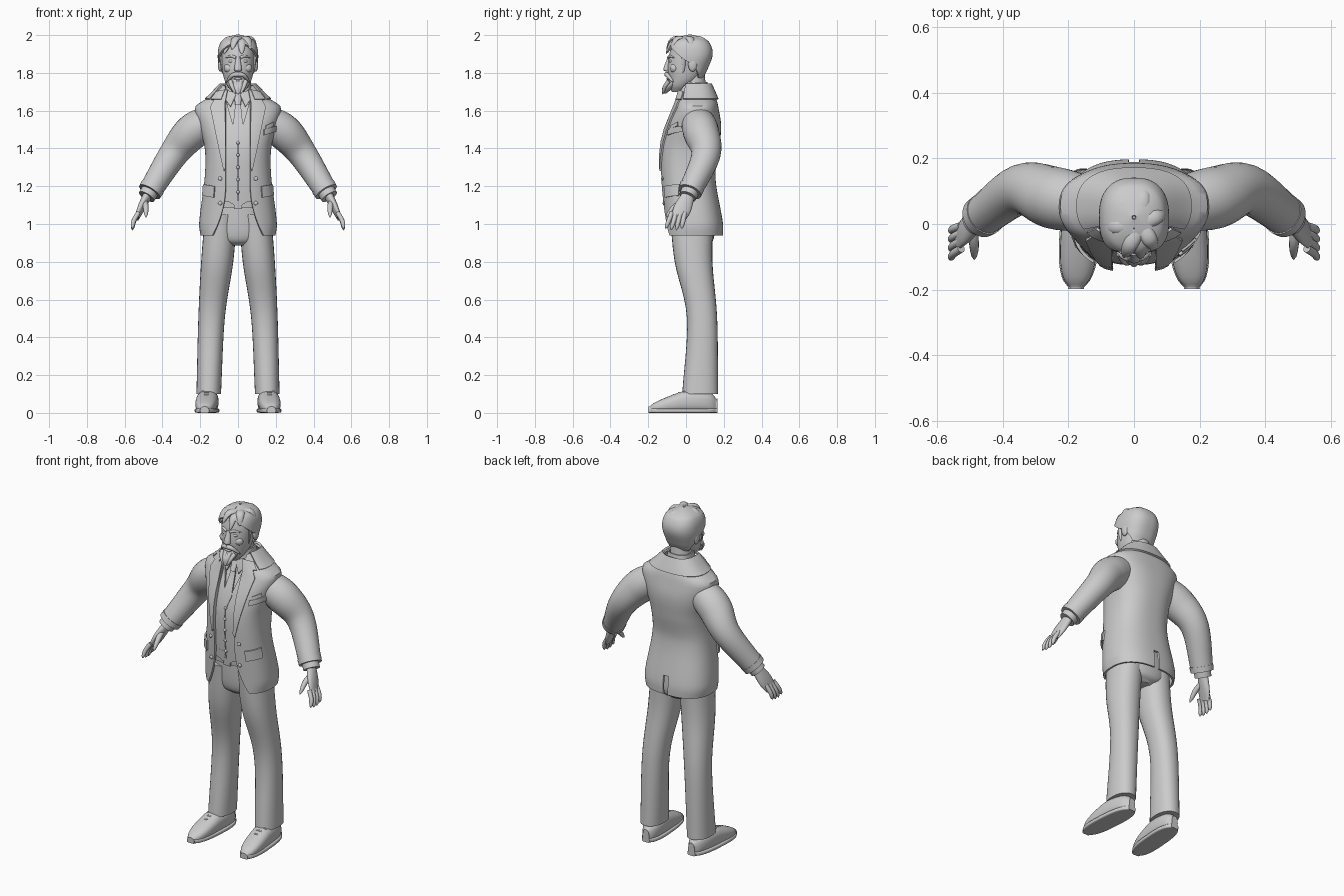
import bpy, bmesh
from math import sin, cos, asin, pi, copysign, radians
from mathutils import Vector, Matrix

if "Cube" in bpy.data.objects:
    bpy.data.objects.remove(bpy.data.objects["Cube"])

shade = .6
colour = (shade, shade, shade, 1)
material = bpy.data.materials.new("light grey")
material.use_nodes = True
material.diffuse_color = colour
material.node_tree.nodes["Principled BSDF"].inputs["Base Color"].default_value = colour
X, Y, Z = Matrix.Identity(3)


def sample(rows, t):
    """Smooth interpolation of rows keyed by their first value."""
    t = min(max(t, rows[0][0]), rows[-1][0])
    i = max(k for k in range(len(rows) - 1) if rows[k][0] <= t)
    step = rows[i + 1][0] - rows[i][0]
    s = (t - rows[i][0]) / step

    def slope(k, column):
        before, after = rows[max(k - 1, 0)], rows[min(k + 1, len(rows) - 1)]
        return (after[column] - before[column]) / (after[0] - before[0]) * step

    blend = s * s * (3 - 2 * s)
    return [rows[i][c] * (1 - blend) + rows[i + 1][c] * blend
            + s * (1 - s) ** 2 * slope(i, c) - s * s * (1 - s) * slope(i + 1, c)
            for c in range(1, len(rows[0]))]


def finish(name, bm, mirror=False, thickness=0, angle=40):
    bmesh.ops.recalc_face_normals(bm, faces=bm.faces)
    mesh = bpy.data.meshes.new(name)
    bm.to_mesh(mesh)
    bm.free()
    mesh.materials.append(material)
    part = bpy.data.objects.new(name, mesh)
    bpy.context.collection.objects.link(part)
    if thickness:
        solid = part.modifiers.new("thickness", 'SOLIDIFY')
        solid.thickness, solid.offset = thickness, 0
    if mirror:
        part.modifiers.new("mirror", 'MIRROR').use_mirror_merge = False
    bpy.ops.object.select_all(action='DESELECT')
    part.select_set(True)
    bpy.context.view_layer.objects.active = part
    bpy.ops.object.convert(target='MESH')
    bpy.ops.object.shade_smooth_by_angle(angle=radians(angle))


def bridge(bm, grid, closed=False):
    faces = []
    for low, high in zip(grid, grid[1:]):
        for j in range(len(low) if closed else len(low) - 1):
            k = (j + 1) % len(low)
            faces.append(bm.faces.new((low[j], low[k], high[k], high[j])))
    return faces


def power(value, exponent):
    return copysign(abs(value) ** exponent, value)


def tube(name, points, axes=None, mirror=False, square=1, sides=28, steps=6, side=X):
    """Loft along (x, y, z, radius[, second radius]), on fixed axes or following the path."""
    rows = [(i, *p) for i, p in enumerate(points)]
    bm, grid = bmesh.new(), []
    for q in range((len(points) - 1) * steps + 1):
        t = q / steps
        x, y, z, *radii = sample(rows, t)
        if axes:
            u, v = axes
        else:
            ahead, behind = sample(rows, t + .05), sample(rows, t - .05)
            along = (Vector(ahead[:3]) - Vector(behind[:3])).normalized()
            u = (side - along * side.dot(along)).normalized()
            v = along.cross(u)
        turns = [2 * pi * j / sides for j in range(sides)]
        grid.append([bm.verts.new(Vector((x, y, z)) + u * radii[0] * power(cos(a), square)
                                  + v * radii[-1] * power(sin(a), square)) for a in turns])
    bridge(bm, grid, True)
    bm.faces.new(grid[0])
    bm.faces.new(grid[-1])
    finish(name, bm, mirror)


def column(name, rows, square=1):
    """Upright loft on the centre line through (height, centre y, half width, half depth)."""
    tube(name, [(0, y, z, width, depth) for z, y, width, depth in rows], (X, Y), square=square, sides=40)


def lock(name, path, radius, mirror=False, flat=1, blunt=2):
    """Tapered strand, used for fingers, whiskers and hair."""
    rows = [(i, *p) for i, p in enumerate(path)]
    count, points = 9, []
    for i in range(count + 1):
        t = i / count
        r = radius * max(1 - t ** blunt, .01) ** .5
        points.append((*sample(rows, t * (len(path) - 1)), r, r * flat))
    tube(name, points, mirror=mirror, sides=12, steps=1, side=(Vector(path[-1]) - Vector(path[0])).cross(Z))


def ball(name, place, size, mirror=False):
    bm = bmesh.new()
    bmesh.ops.create_uvsphere(bm, u_segments=16, v_segments=10, radius=1,
                              matrix=Matrix.Translation(place) @ Matrix.Diagonal((*size, 1)))
    finish(name, bm, mirror, angle=180)


cloth = .8  # squareness of the clothed cross-section


def around(rows, angle, z, offset=0):
    y, width, depth = sample(rows, z)
    return Vector(((width + offset) * power(sin(angle), cloth), y - (depth + offset) * power(cos(angle), cloth), z))


def front_angle(rows, x, z):
    return copysign(asin(min(abs(x) / sample(rows, z)[1], 1) ** (1 / cloth)), x)


def shell(name, rows, low, high, start, offset=0, thickness=.012, vent=0):
    """Wrapped garment, open at the front up to the angle start(z), with an optional back vent."""
    bm, grid, sides, steps = bmesh.new(), [], 61, 44
    for i in range(steps + 1):
        z = low + (high - low) * i / steps
        first = start(z)
        grid.append([bm.verts.new(around(rows, first + 2 * (pi - first) * j / sides, z, offset))
                     for j in range(sides + 1)])
    faces = bridge(bm, grid)
    slit = [f for k, f in enumerate(faces) if k % sides == sides // 2 and f.calc_center_median().z < vent]
    bmesh.ops.delete(bm, geom=slit, context='FACES')
    finish(name, bm, False, thickness)


def plate(name, inner, outer, offset, mirror=True, steps=5):
    """Thin piece lying on the front of the body between two (x, z) edges."""
    def dense(line):
        return [Vector(a).lerp(Vector(b), k / steps) for a, b in zip(line, line[1:]) for k in range(steps + 1)]
    bm, grid = bmesh.new(), []
    for a, b in zip(dense(inner), dense(outer)):
        line = [a.lerp(b, k / steps) for k in range(steps + 1)]
        grid.append([bm.verts.new(around(body, front_angle(body, *p), p.y, offset)) for p in line])
    bridge(bm, grid)
    bmesh.ops.remove_doubles(bm, verts=bm.verts, dist=.0001)
    finish(name, bm, mirror, .009)


# Jacket
body = [(.93, .04, .19, .15), (1, .04, .2, .15), (1.25, .01, .17, .14), (1.4, .02, .17, .15),
        (1.52, .04, .2, .14), (1.62, .055, .22, .11), (1.66, .055, .16, .1), (1.74, .05, .08, .07)]
shell("jacket", body, .94, 1.73, lambda z: front_angle(body, .065 + max(0, 1.2 - z) ** 2, z), vent=1.04)
shell("jacket_collar", body, 1.66, 1.74, lambda z: 1, offset=.012)
plate("lapel", [(.05, 1.71), (.065, 1.64), (.06, 1.3)], [(.09, 1.7), (.14, 1.62), (.07, 1.28)], .011)
plate("collar_notch", [(.06, 1.71), (.08, 1.66)], [(.1, 1.7), (.13, 1.66)], .016)
plate("pocket_flap", [(.115, 1.2), (.12, 1.14)], [(.17, 1.21), (.175, 1.15)], .012)
plate("breast_pocket", [(.13, 1.5), (.13, 1.47)], [(.19, 1.52), (.19, 1.49)], .011, mirror=False)
plate("pocket_square", [(.14, 1.52), (.14, 1.5)], [(.18, 1.54), (.18, 1.52)], .008, mirror=False)
for z in (1.11, 1.24):
    ball("jacket_button", around(body, front_angle(body, .09, z), z, .009), (.011, .006, .011), True)

# Waistcoat, shirt and tie
shell("waistcoat", body, 1.12, 1.66, lambda z: front_angle(body, max(.002, (z - 1.43) * .3), z), offset=-.014)
plate("waistcoat_point", [(.003, 1.17), (.02, 1.1)], [(.08, 1.17), (.075, 1.13)], -.012)
for k in range(5):
    z = 1.17 + k * .065
    ball("waistcoat_button", around(body, 0, z, -.008), (.009, .007, .009))
gap = .024
column("shirt", [(z, y, width - gap, depth - gap) for z, y, width, depth in body if z > 1.2], cloth)
plate("shirt_collar", [(.008, 1.69), (.04, 1.62)], [(.065, 1.71), (.068, 1.66)], -.004)
tie_edge = [(.014, 1.64), (.03, 1.5), (.006, 1.43)]
plate("tie", [(-x, z) for x, z in tie_edge], tie_edge, -.009, mirror=False)
column("tie_knot", [(1.69, -.02, .02, .014), (1.63, -.05, .016, .012)])

# Neck and stand collar
column("neck", [(1.64, .05, .065, .065), (1.8, .04, .058, .058)])
stand = [(1.66, .05, .075, .075), (1.75, .046, .064, .063)]
shell("stand_collar", stand, 1.66, 1.75, lambda z: .15, thickness=.008)

# Trousers and belt
column("hips", [(.885, .04, .05, .07), (.94, .04, .15, .11), (1.16, .025, .15, .11)], .85)
tube("trouser_leg", [(.155, .075, .1, .065, .095), (.14, .085, .5, .07, .08), (.11, .04, .8, .085, .1),
                     (.09, .03, 1.05, .085, .115)], (X, Y), True, square=.9)
shell("belt", body, 1.085, 1.12, lambda z: .001, offset=-.022, thickness=.008)
plate("belt_buckle", [(-.024, 1.125), (-.024, 1.08)], [(.024, 1.125), (.024, 1.08)], -.014, mirror=False)

# Shoes: rounded outline that drops towards the toe
upper, sole = [], []
for i in range(13):
    along = cos(pi * i / 12)
    y = .182 * along - .016
    rounding = max(1 - abs(along) ** 3, .1)
    height = (.06 + .17 * min(y, 0)) * rounding ** .2
    x, width = .163 - .07 * y, .058 * rounding ** .45
    upper.append((x, y, height, width, height))
    sole.append((x, y, .0125, width + .004, .0125))
tube("shoe", upper, (X, Z), True, square=.8, steps=2)
tube("shoe_sole", sole, (X, Z), True, square=.4, steps=2)
for k in range(3):
    y, z = -.01 - k * .028, .116 - k * .011
    tube("shoe_lace", [(.14, y, z - .008, .006), (.167, y, z, .006), (.195, y, z - .008, .006)],
         mirror=True, side=Z, sides=8)

# Arms
elbow, wrist = Vector((.345, .105, 1.365)), Vector((.468, .02, 1.17))
tube("sleeve", [(.14, .06, 1.55, .085), (.245, .08, 1.485, .095), (*elbow, .077), (*wrist, .061)], mirror=True)
tube("sleeve_band", [(*elbow.lerp(wrist, .87), .066), (*wrist, .064)], mirror=True)
tube("shirt_cuff", [(*elbow.lerp(wrist, .9), .048), (*elbow.lerp(wrist, 1.13), .046)], mirror=True)
for k in range(3):
    ball("cuff_button", elbow.lerp(wrist, .7 + k * .08) + Vector((.01, .058, .02)), (.008, .008, .008), True)

# Hands
tube("palm", [(.47, .02, 1.17, .025, .03), (.51, -.015, 1.09, .02, .046), (.535, -.04, 1.035, .012, .04)], mirror=True)
for k in range(4):
    root = Vector((.527, k * .023 - .075, 1.06))
    tip = Vector((.56, k * .028 - .108, .963 + .008 * abs(k - 1.5)))
    lock(f"finger_{k}", [root, root.lerp(tip, .5) + X * .008, tip], .0125, True, blunt=5)
lock("thumb", [(.495, -.01, 1.12), (.488, -.06, 1.09), (.487, -.108, 1.036)], .016, True, blunt=3)

# Head and face
skull = [(1.7, -.04, .03, .035), (1.73, -.03, .056, .056), (1.77, -.01, .074, .08), (1.82, 0, .084, .097),
         (1.9, .018, .09, .106), (1.96, .02, .075, .086), (1.985, .02, .03, .035)]
column("head", skull, .93)
column("nose", [(1.885, -.088, .01, .008), (1.82, -.103, .02, .017), (1.808, -.096, .014, .01)])
ball("eye", (.034, -.079, 1.862), (.017, .011, .009), True)
ball("cheek", (.045, -.062, 1.825), (.03, .024, .026), True)
ball("ear", (.094, .035, 1.845), (.013, .024, .038), True)
lock("eyebrow", [(.012, -.092, 1.88), (.036, -.086, 1.889), (.066, -.062, 1.88)], .008, True)
lock("moustache", [(0, -.102, 1.792), (.03, -.098, 1.787), (.062, -.066, 1.75)], .013, True)
ball("lower_lip", (0, -.093, 1.768), (.023, .011, .007))
column("beard", [(1.69, -.117, .01, .01), (1.73, -.088, .042, .034), (1.78, -.05, .05, .03)])
for k in range(4):
    x = (k - 1.5) * .02
    lock(f"beard_lock_{k}", [(x * 1.4, -.09, 1.757), (x, -.113, 1.725), (x * .4, -.123, 1.687)], .012)

# Hair: wrapped cap and locks swept out from the crown
hair = [(z, y, width + .011, depth + .011) for z, y, width, depth in skull[2:-1]]
hair += [(1.985, .02, .05, .055), (1.997, .02, .005, .005)]
shell("hair", hair, 1.775, 1.997, lambda z: .01 + 2.35 * max(0, (1.96 - z) / .18) ** .7)
crown = Vector((.02, 0, 1.975))
for k in range(12):
    turn = k * pi / 6 + .2
    tip = Vector((.1 * sin(turn), .012 - .12 * cos(turn), 1.9 + .025 * (k % 2)))
    lock(f"hair_lock_{k}", [crown, crown.lerp(tip, .65) + Z * .035, tip], .026, flat=.6)
lock("sideburn", [(.09, -.012, 1.9), (.088, -.012, 1.86), (.083, -.015, 1.8)], .014, True, flat=.6)
